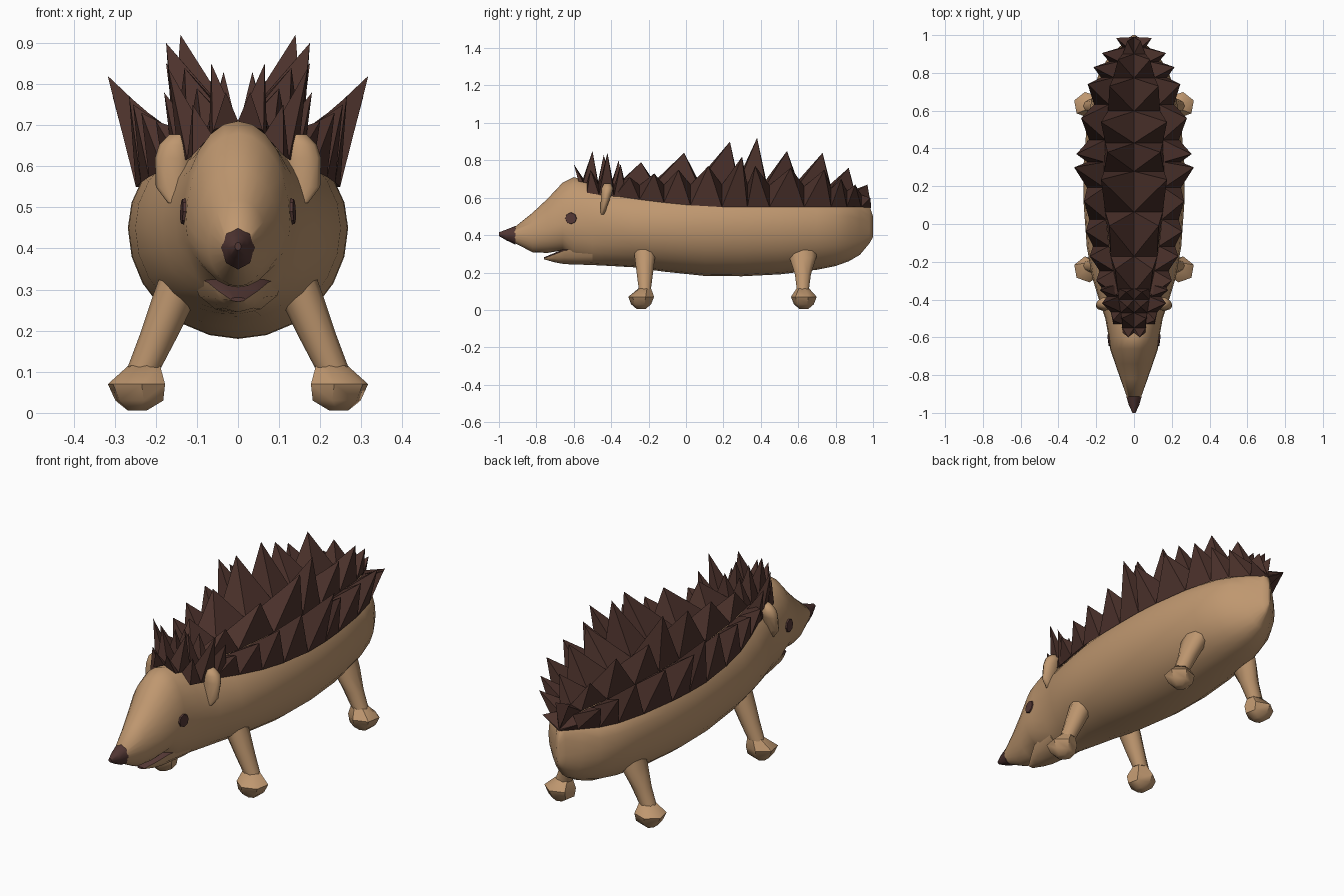
import bpy, bmesh, math
from mathutils import Vector

if "Cube" in bpy.data.objects:
    bpy.data.objects.remove(bpy.data.objects["Cube"])


def material(name, rgb):
    m = bpy.data.materials.new(name)
    m.diffuse_color = (*rgb, 1)
    m.use_nodes = True
    m.node_tree.nodes["Principled BSDF"].inputs["Base Color"].default_value = m.diffuse_color
    return m


TAN = material("tan_skin", (0.52, 0.31, 0.16))
SPINE = material("dark_brown_spines", (0.073, 0.032, 0.025))
NOSE = material("nose_brown", (0.085, 0.038, 0.034))


def finish(name, bm, mats, smooth=None):
    bmesh.ops.recalc_face_normals(bm, faces=bm.faces[:])
    me = bpy.data.meshes.new(name)
    bm.to_mesh(me)
    bm.free()
    for m in mats:
        me.materials.append(m)
    ob = bpy.data.objects.new(name, me)
    bpy.context.collection.objects.link(ob)
    if smooth:
        bpy.ops.object.select_all(action='DESELECT')
        ob.select_set(True)
        bpy.context.view_layer.objects.active = ob
        bpy.ops.object.shade_smooth_by_angle(angle=math.radians(smooth))
    return ob


def loft(bm, rings):
    """Skin a list of point rings and cap both ends."""
    vs = [[bm.verts.new(p) for p in r] for r in rings]
    n = len(vs[0])
    for a, b in zip(vs, vs[1:]):
        for i in range(n):
            j = (i + 1) % n
            bm.faces.new((a[i], a[j], b[j], b[i]))
    bm.faces.new(vs[0])
    bm.faces.new(vs[-1])


# Body sections: y, widest height, top, bottom, half width
BODY = [
    (-0.92, 0.402, 0.44, 0.36, 0.036), (-0.82, 0.41, 0.52, 0.308, 0.072),
    (-0.74, 0.43, 0.595, 0.305, 0.1), (-0.66, 0.46, 0.68, 0.318, 0.127),
    (-0.60, 0.47, 0.71, 0.262, 0.134), (-0.50, 0.47, 0.685, 0.24, 0.152),
    (-0.40, 0.46, 0.67, 0.235, 0.186), (-0.28, 0.45, 0.67, 0.228, 0.222),
    (-0.12, 0.45, 0.68, 0.205, 0.25), (0.10, 0.45, 0.69, 0.182, 0.266),
    (0.30, 0.45, 0.69, 0.18, 0.268), (0.50, 0.45, 0.685, 0.19, 0.252),
    (0.70, 0.45, 0.675, 0.215, 0.218), (0.80, 0.45, 0.66, 0.235, 0.185),
    (0.87, 0.45, 0.645, 0.26, 0.143), (0.93, 0.44, 0.625, 0.295, 0.085),
    (0.98, 0.43, 0.585, 0.355, 0.03), (1.0, 0.43, 0.50, 0.39, 0.008)]


def section_point(s, ang, grow=1.0):
    """Point on a section; angle 0 is the top, 90 degrees is the +x side."""
    y, mid, top, bot, w = s
    c = math.cos(ang)
    h = top - mid if c > 0 else mid - bot
    return Vector((w * math.sin(ang) * grow, y, mid + h * c * grow))


def ring(s, n, sink=0.0):
    """Section outline, its upper part sunk a little below the coat."""
    pts = []
    for i in range(n):
        p = section_point(s, 2 * math.pi * i / n)
        p.z -= sink * max(0, min(1, (p.z - 0.55) / 0.05))
        pts.append(p)
    return pts


def section_at(y):
    for a, b in zip(BODY, BODY[1:]):
        if y <= b[0]:
            t = max(0, (y - a[0]) / (b[0] - a[0]))
            return [p + (q - p) * t for p, q in zip(a, b)]
    return BODY[-1]


def hem_angle(y):
    """Angle at which the coat of spines ends on the flank."""
    z = 0.548 + 0.055 * max(0, (0.2 - y) / 0.56) ** 1.5
    s = section_at(y)
    return math.acos(min(1, (z - s[1]) / (s[2] - s[1])))


# Body and head
bm = bmesh.new()
loft(bm, [ring(s, 24, 0.035 if s[0] > 0.6 else 0) for s in BODY])
finish("body", bm, [TAN], 60)

# Lower jaw, dark inside the mouth
bm = bmesh.new()
loft(bm, [ring(s, 12) for s in [
    (-0.76, 0.276, 0.281, 0.271, 0.018), (-0.70, 0.298, 0.306, 0.254, 0.05),
    (-0.65, 0.318, 0.328, 0.245, 0.074), (-0.50, 0.33, 0.36, 0.24, 0.11)]])
bmesh.ops.recalc_face_normals(bm, faces=bm.faces[:])
for f in bm.faces:
    f.material_index = 1 if f.normal.z > 0.45 or f.normal.y < -0.95 else 0
finish("lower_jaw", bm, [TAN, NOSE], 50)

# Nose tip
bm = bmesh.new()
loft(bm, [ring(s, 8) for s in [
    (-0.912, 0.402, 0.449, 0.349, 0.041), (-0.96, 0.402, 0.43, 0.372, 0.027),
    (-1.0, 0.405, 0.415, 0.395, 0.008)]])
finish("nose", bm, [NOSE], 50)


def spine_row(bm, tips, start, end, low, high, bias=0.5):
    """Mirrored pyramids, one per tip, between two angle rules (angle, grow).
    A low bias slides the bases forward so that the spines lean back."""
    ys = [t[0] for t in tips]
    edges = [start] + [a + (b - a) * bias for a, b in zip(ys, ys[1:])] + [end]
    for (y, x, z), y0, y1 in zip(tips, edges, edges[1:]):
        base = [section_point(section_at(yy), *rule(yy))
                for yy, rule in ((y0, low), (y1, low), (y1, high), (y0, high))]
        for side in (1, -1):
            q = [bm.verts.new((p.x * side, p.y, p.z)) for p in base]
            tip = bm.verts.new((x * side, y, z))
            bm.faces.new(q)
            for i in range(4):
                bm.faces.new((q[i], q[(i + 1) % 4], tip))


def crown(y):
    return 0, 1.04


def middle(y):
    return hem_angle(y) * 0.5, 1.09


def hem(y):
    return hem_angle(y), 1.02


# Back spines: inner and outer rows
bm = bmesh.new()
spine_row(bm, [(-0.24, 0.10, 0.79), (-0.01, 0.13, 0.84), (0.235, 0.175, 0.90),
               (0.38, 0.14, 0.92), (0.54, 0.175, 0.85), (0.73, 0.13, 0.84),
               (0.87, 0.085, 0.76), (0.97, 0.035, 0.67)],
          -0.36, 0.99, crown, middle, 0.3)
spine_row(bm, [(-0.30, 0.20, 0.71), (-0.17, 0.235, 0.73), (-0.04, 0.255, 0.75),
               (0.12, 0.265, 0.77), (0.30, 0.317, 0.82), (0.37, 0.305, 0.77),
               (0.56, 0.28, 0.76), (0.74, 0.245, 0.75), (0.83, 0.215, 0.70),
               (0.905, 0.17, 0.67), (0.985, 0.095, 0.60)],
          -0.38, 0.99, middle, hem, 0.4)
finish("back_spines", bm, [SPINE])


def fixed(deg):
    return lambda y: (math.radians(deg), 1.03)


# Head spines: a crest and a side tuft by each ear
bm = bmesh.new()
spine_row(bm, [(-0.60, 0.03, 0.78), (-0.50, 0.065, 0.85),
               (-0.44, 0.035, 0.83), (-0.36, 0.04, 0.80)],
          -0.575, -0.34, fixed(0), fixed(25))
spine_row(bm, [(-0.51, 0.11, 0.75), (-0.42, 0.17, 0.84), (-0.35, 0.18, 0.78)],
          -0.53, -0.32, fixed(25), fixed(47))
finish("head_spines", bm, [SPINE])


def limb(name, rings, n, smooth, turn=0.0):
    """Mirrored pair of lofts through flat rings: x, y, z, x radius, y radius."""
    angles = [2 * math.pi * i / n + turn for i in range(n)]
    for side, word in ((1, "right"), (-1, "left")):
        bm = bmesh.new()
        loft(bm, [[(side * (x + rx * math.cos(a)), y + ry * math.sin(a), z)
                   for a in angles] for x, y, z, rx, ry in rings])
        finish(name + "_" + word, bm, [TAN], smooth)


# Legs and feet
for name, y, hip in (("front_leg", -0.22, 0.057), ("back_leg", 0.625, 0.075)):
    limb(name, [(0.12, y, 0.36, 0.06, hip + 0.01), (0.155, y, 0.28, 0.054, hip),
                (0.192, y, 0.19, 0.047, 0.045), (0.228, y, 0.11, 0.041, 0.034)],
         10, 60)
    foot = y - 0.02 if y < 0 else y + 0.005
    limb(name + "_foot", [(0.228, y, 0.115, 0.041, 0.034),
                          (0.247, foot, 0.07, 0.074, 0.07),
                          (0.24, foot, 0.03, 0.062, 0.054),
                          (0.245, foot, 0.006, 0.025, 0.025)], 6, 45, 0.35)

# Ears
limb("ear", [(0.15, -0.445, 0.51, 0.02, 0.012), (0.16, -0.44, 0.55, 0.04, 0.018),
             (0.157, -0.425, 0.62, 0.045, 0.03), (0.153, -0.42, 0.652, 0.039, 0.032),
             (0.145, -0.42, 0.677, 0.022, 0.018)], 10, 60)

# Eyes: thin plates on the sides of the head
for side, word in ((1, "right"), (-1, "left")):
    bm = bmesh.new()
    bmesh.ops.create_cone(bm, cap_ends=True, segments=8, radius1=0.032,
                          radius2=0.03, depth=0.0095)
    eye = finish("eye_" + word, bm, [NOSE])
    eye.rotation_euler = Vector((side, -0.12, 0.04)).to_track_quat('Z', 'Y').to_euler()
    eye.location = (side * 0.1325, -0.615, 0.49)
